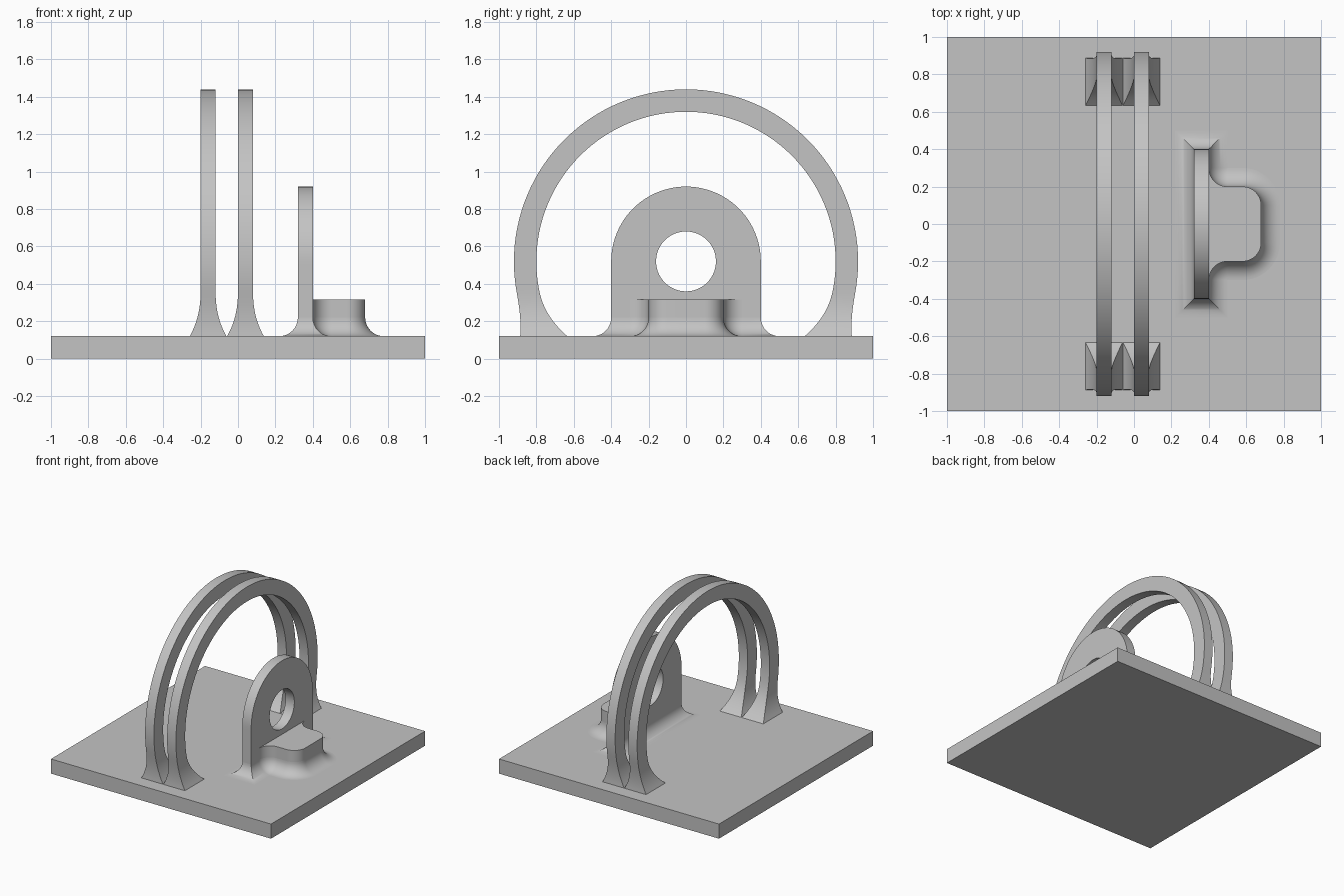
import bpy, bmesh, math

if "Cube" in bpy.data.objects:
    bpy.data.objects.remove(bpy.data.objects["Cube"])

grey = bpy.data.materials.new("plain_grey")
grey.diffuse_color = (0.55, 0.55, 0.55, 1)
grey.use_nodes = True
grey.node_tree.nodes["Principled BSDF"].inputs["Base Color"].default_value = grey.diffuse_color

BASE_TOP = 0.12
MID_Z = 0.52          # height of the hoop and lug centres
FILLET = 0.10         # lug and step foot radius


def finish(name, bm):
    me = bpy.data.meshes.new(name)
    bm.to_mesh(me)
    bm.free()
    me.materials.append(grey)
    ob = bpy.data.objects.new(name, me)
    bpy.context.collection.objects.link(ob)
    bpy.ops.object.select_all(action='DESELECT')
    ob.select_set(True)
    bpy.context.view_layer.objects.active = ob
    bpy.ops.object.shade_smooth_by_angle(angle=math.radians(30))
    return ob


def loft(name, rings, closed=True, wrap=False, cap=False):
    """Skin a list of matching rings; wrap joins the last ring to the first."""
    bm = bmesh.new()
    rows = [[bm.verts.new(p) for p in ring] for ring in rings]
    n = len(rows[0])
    for a, b in zip(rows, rows[1:] + rows[:1] if wrap else rows[1:]):
        for j in range(n if closed else n - 1):
            k = (j + 1) % n
            bm.faces.new((a[j], a[k], b[k], b[j]))
    if cap:
        bm.faces.new(rows[-1])
    return finish(name, bm)


# Base slab
bm = bmesh.new()
bmesh.ops.create_cube(bm, size=1)
for v in bm.verts:
    v.co = (v.co.x * 2, v.co.y * 2, (v.co.z + 0.5) * BASE_TOP)
finish("base_slab", bm)


# Pair of hoops with flared feet
def hoop(name, x0, x1, r_in=0.80, r_out=0.92, flare=0.058):
    foot = []
    steps = 20
    for i in range(steps):
        z = BASE_TOP + (MID_Z - BASE_TOP) * i / steps
        f = flare * max(0, (0.37 - z) / 0.25) ** 2.4
        drop = (MID_Z - z) ** 2
        foot.append((z, f, math.sqrt(r_in ** 2 - drop) - f,
                     math.sqrt(r_out ** 2 - drop) + f))

    def section(z, f, a, b, s):
        return [(x0 - f, s * a, z), (x1 + f, s * a, z),
                (x1 + f, s * b, z), (x0 - f, s * b, z)]

    rings = [section(*p, 1) for p in foot]
    for i in range(65):
        t = math.pi * i / 64
        c, s = math.cos(t), math.sin(t)
        rings.append([(x, r * c, MID_Z + r * s) for x, r in
                      ((x0, r_in), (x1, r_in), (x1, r_out), (x0, r_out))])
    rings += [section(*p, -1) for p in reversed(foot)]
    loft(name, rings)


hoop("hoop_left", -0.20, -0.12)
hoop("hoop_right", 0.0, 0.08)

# Upright lug with a round hole
LUG_X0, LUG_X1, LUG_R = 0.32, 0.40, 0.40
FOOT_TOP = BASE_TOP + FILLET
depth = MID_Z - FOOT_TOP
corner = math.atan2(depth, LUG_R)
angles = sorted([math.pi * i / 48 for i in range(96)]
                + [math.pi + corner, 2 * math.pi - corner])


def lug_ring(x, outer):
    pts = []
    for t in angles:
        c, s = math.cos(t), math.sin(t)
        r = 0.16
        if outer:
            r = LUG_R
            if s < -1e-6:
                r = min(LUG_R / max(abs(c), 1e-6), depth / -s)
        pts.append((x, r * c, MID_Z + r * s))
    return pts


loft("lug", [lug_ring(LUG_X0, False), lug_ring(LUG_X0, True),
             lug_ring(LUG_X1, True), lug_ring(LUG_X1, False)], wrap=True)


# Outline of the step in front of the lug, grown outward by d
def step_outline(d, z):
    half = []
    inner, outer = max(0.1 - d, 0.0005), 0.1 + d
    for i in range(13):
        t = math.pi - math.pi / 2 * i / 12
        half.append((0.5 + inner * math.cos(t), -0.3 + inner * math.sin(t), z))
    for i in range(13):
        t = -math.pi / 2 + math.pi / 2 * i / 12
        half.append((0.58 + outer * math.cos(t), -0.1 + outer * math.sin(t), z))
    return half + [(x, -y, z) for x, y, z in reversed(half)]


# Curved foot around the lug and step
rings = []
for i in range(13):
    a = math.pi / 2 * i / 12
    d, z = FILLET * (1 - math.sin(a)), FOOT_TOP - FILLET * math.cos(a)
    e = LUG_R + d
    rings.append([(LUG_X0 - d, -e, z), (LUG_X1 + d, -e, z)]
                 + step_outline(d, z)
                 + [(LUG_X1 + d, e, z), (LUG_X0 - d, e, z)])
loft("lug_foot", rings)

# Step block
loft("step", [step_outline(0, FOOT_TOP), step_outline(0, 0.315)],
     closed=False, cap=True)
